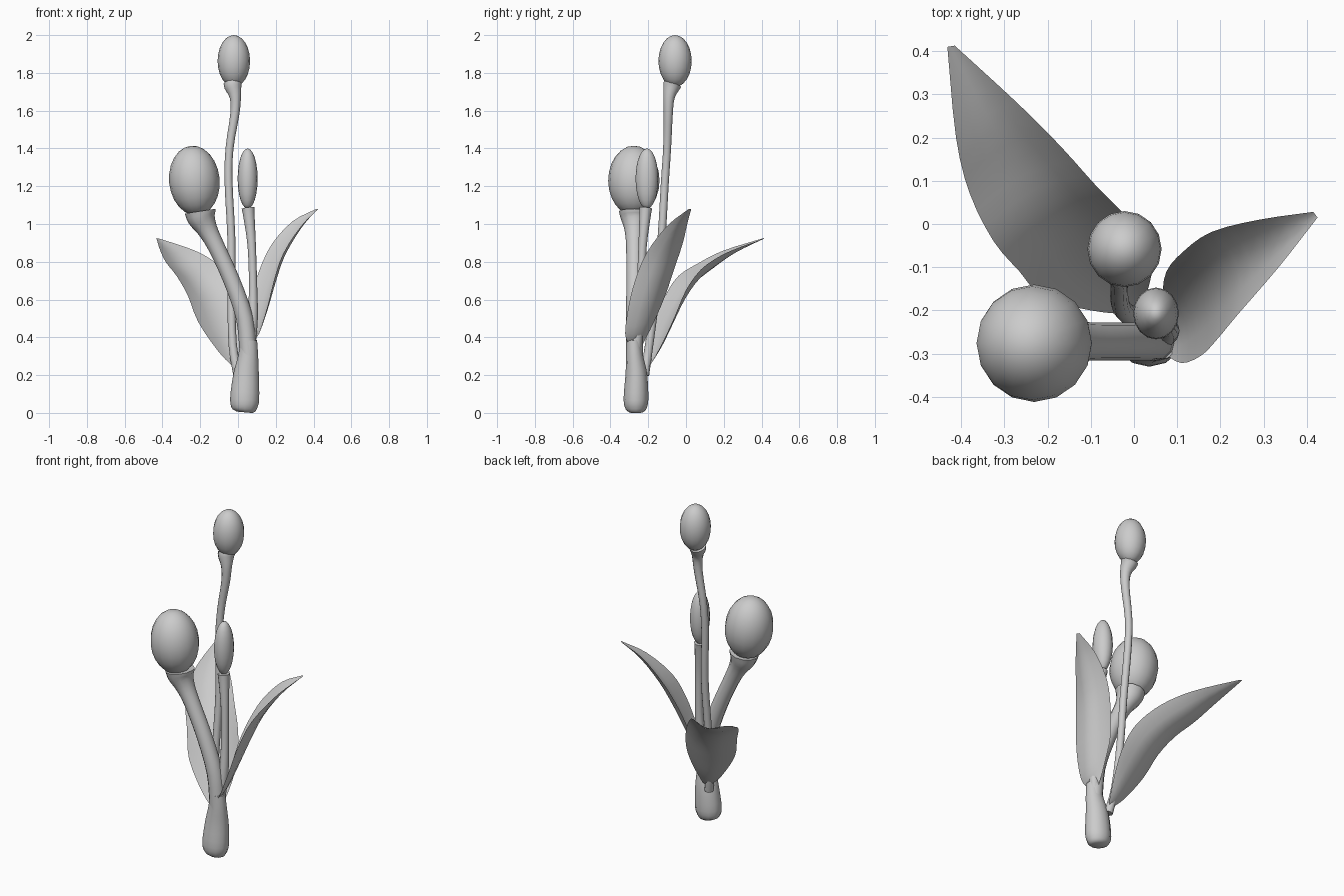
import bpy, bmesh, math
from mathutils import Vector

cube = bpy.data.objects.get("Cube")
if cube:
    bpy.data.objects.remove(cube, do_unlink=True)

GREY = (0.6, 0.6, 0.6, 1)
mat = bpy.data.materials.new("light grey")
mat.use_nodes = True
mat.diffuse_color = GREY
mat.node_tree.nodes["Principled BSDF"].inputs["Base Color"].default_value = GREY


def finish(name, bm, angle=60):
    bmesh.ops.recalc_face_normals(bm, faces=bm.faces)
    mesh = bpy.data.meshes.new(name)
    bm.to_mesh(mesh)
    bm.free()
    mesh.materials.append(mat)
    ob = bpy.data.objects.new(name, mesh)
    bpy.context.collection.objects.link(ob)
    bpy.ops.object.select_all(action='DESELECT')
    ob.select_set(True)
    bpy.context.view_layer.objects.active = ob
    bpy.ops.object.shade_smooth_by_angle(angle=math.radians(angle))
    return ob


def smooth_path(points, steps=3):
    """Catmull-Rom interpolation of tuples of any length."""
    p = [Vector(q) for q in points]
    p = [p[0] * 2 - p[1]] + p + [p[-1] * 2 - p[-2]]
    out = []
    for a, b, c, d in zip(p, p[1:], p[2:], p[3:]):
        for i in range(steps):
            t = i / steps
            out.append(0.5 * (2 * b + (c - a) * t + (2 * a - 5 * b + 4 * c - d) * t * t
                              + (3 * b - a - 3 * c + d) * t ** 3))
    return out + [p[-2]]


def bridge(bm, rows, closed):
    for a, b in zip(rows, rows[1:]):
        n = len(a)
        for i in range(n if closed else n - 1):
            j = (i + 1) % n
            bm.faces.new((a[i], a[j], b[j], b[i]))


def tube(name, points, sides=12, depth=1.0):
    """Points are x, y, z, radius; depth scales the section along y."""
    path = smooth_path(points)
    bm = bmesh.new()
    rows = []
    for i, q in enumerate(path):
        tangent = path[min(i + 1, len(path) - 1)].xyz - path[max(i - 1, 0)].xyz
        tangent.normalize()
        side = Vector((0, 1, 0)).cross(tangent).normalized()
        front = tangent.cross(side) * depth
        rows.append([bm.verts.new(q.xyz + q.w * (side * math.cos(k * math.tau / sides)
                                                 + front * math.sin(k * math.tau / sides)))
                     for k in range(sides)])
    bridge(bm, rows, True)
    bm.faces.new(rows[0])
    bm.faces.new(rows[-1])
    finish(name, bm)


def bud(name, centre, size, tilt=0):
    bm = bmesh.new()
    bmesh.ops.create_uvsphere(bm, u_segments=16, v_segments=12, radius=1)
    bmesh.ops.scale(bm, vec=size, verts=bm.verts)
    ob = finish(name, bm)
    ob.location = centre
    ob.rotation_euler.y = tilt


def leaf(name, edge_a, edge_b, sag):
    """Thin blade between two edges, its middle pushed out by sag."""
    a, b = smooth_path(edge_a), smooth_path(edge_b)
    bm = bmesh.new()
    rows = []
    for i, (p, q) in enumerate(zip(a, b)):
        belly = math.sin(math.pi * i / (len(a) - 1))
        rows.append([bm.verts.new(p.lerp(q, t) + Vector(sag) * belly * 4 * t * (1 - t))
                     for t in (0, 0.25, 0.5, 0.75, 1)])
    bridge(bm, rows, False)
    finish(name, bm, 80)


# Swollen base
tube("base", [(0.035, -0.265, 0.003, 0.042), (0.036, -0.265, 0.02, 0.064),
              (0.035, -0.265, 0.07, 0.077), (0.043, -0.263, 0.2, 0.068),
              (0.054, -0.272, 0.3, 0.053), (0.056, -0.277, 0.385, 0.045)], depth=0.85)

# Stems, flared where they hold the buds
tube("thick_stem", [(0.055, -0.272, 0.3, 0.045), (0.035, -0.272, 0.5, 0.045),
                    (-0.033, -0.272, 0.7, 0.044), (-0.115, -0.272, 0.88, 0.045),
                    (-0.162, -0.272, 0.97, 0.054), (-0.192, -0.272, 1.03, 0.074),
                    (-0.2, -0.272, 1.068, 0.083)])
tube("tall_stem", [(0.0, -0.22, 0.2, 0.025), (-0.028, -0.195, 0.36, 0.022),
                   (-0.035, -0.16, 0.62, 0.021), (-0.035, -0.13, 0.92, 0.021),
                   (-0.05, -0.112, 1.22, 0.021), (-0.045, -0.1, 1.4, 0.021),
                   (-0.017, -0.094, 1.58, 0.024), (-0.014, -0.09, 1.67, 0.03),
                   (-0.026, -0.077, 1.725, 0.045), (-0.028, -0.07, 1.745, 0.048)])
tube("short_stem", [(0.06, -0.265, 0.32, 0.03), (0.077, -0.25, 0.5, 0.028),
                    (0.08, -0.24, 0.66, 0.022), (0.073, -0.23, 0.88, 0.022),
                    (0.058, -0.217, 1.04, 0.03), (0.053, -0.213, 1.085, 0.034)])

# Closed buds
bud("large_bud", (-0.231, -0.276, 1.23), (0.134, 0.136, 0.185), -0.1)
bud("top_bud", (-0.022, -0.058, 1.863), (0.086, 0.088, 0.137))
bud("small_bud", (0.051, -0.207, 1.24), (0.053, 0.06, 0.16))

# Curved leaves
leaf("back_leaf",
     [(-0.01, -0.21, 0.23), (-0.1, -0.2, 0.32), (-0.21, -0.17, 0.48), (-0.265, -0.11, 0.62),
      (-0.325, -0.04, 0.725), (-0.38, 0.07, 0.795), (-0.412, 0.2, 0.86), (-0.432, 0.41, 0.925)],
     [(0.02, -0.19, 0.25), (0.04, -0.12, 0.38), (0.04, -0.06, 0.51), (0, 0.0, 0.65),
      (-0.08, 0.08, 0.76), (-0.17, 0.18, 0.83), (-0.27, 0.28, 0.875), (-0.415, 0.413, 0.922)],
     (0, 0.03, -0.055))
leaf("side_leaf",
     [(0.07, -0.3, 0.36), (0.11, -0.322, 0.42), (0.155, -0.305, 0.56), (0.19, -0.27, 0.7),
      (0.24, -0.21, 0.845), (0.335, -0.1, 0.99), (0.425, 0.015, 1.08)],
     [(0.06, -0.23, 0.36), (0.065, -0.17, 0.48), (0.075, -0.11, 0.62), (0.115, -0.063, 0.76),
      (0.18, -0.018, 0.895), (0.29, 0.01, 1.015), (0.415, 0.028, 1.08)],
     (0.035, 0.015, -0.04))
